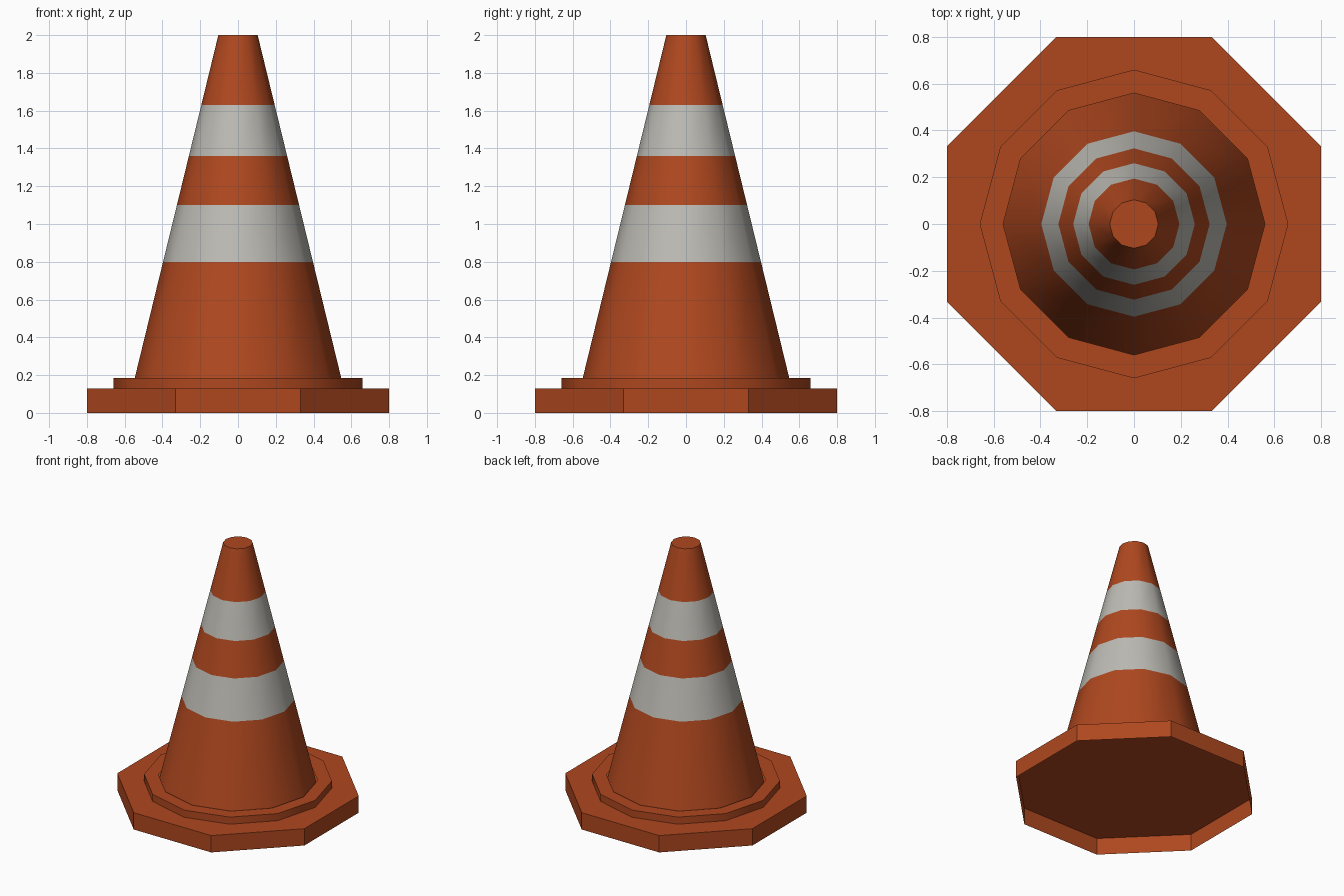
import bpy, bmesh, math

if "Cube" in bpy.data.objects:
    bpy.data.objects.remove(bpy.data.objects["Cube"])

# Colours
def material(name, rgb):
    m = bpy.data.materials.new(name)
    m.diffuse_color = (*rgb, 1.0)
    m.use_nodes = True
    m.node_tree.nodes["Principled BSDF"].inputs["Base Color"].default_value = m.diffuse_color
    return m

orange = material("orange", (0.43, 0.064, 0.0135))
white = material("off_white", (0.505, 0.495, 0.455))


def shell(name, profile, sides, offset=0.0, cap=False, bands=()):
    """Spin (radius, z) points, bottom to top, into an open-bottomed shell;
    faces inside a band turn white."""
    bm = bmesh.new()
    angles = [offset + math.tau * i / sides for i in range(sides)]
    rings = [[bm.verts.new((r * math.cos(a), r * math.sin(a), z)) for a in angles]
             for r, z in profile]
    for low, high in zip(rings, rings[1:]):
        for i in range(sides):
            j = (i + 1) % sides
            f = bm.faces.new((low[i], low[j], high[j], high[i]))
            mid = f.calc_center_median().z
            f.material_index = int(any(lo < mid < hi for lo, hi in bands))
    if cap:
        bm.faces.new(rings[-1])
    mesh = bpy.data.meshes.new(name)
    bm.to_mesh(mesh)
    bm.free()
    mesh.materials.append(orange)
    if bands:
        mesh.materials.append(white)
    ob = bpy.data.objects.new(name, mesh)
    bpy.context.collection.objects.link(ob)
    bpy.ops.object.select_all(action='DESELECT')
    ob.select_set(True)
    bpy.context.view_layer.objects.active = ob
    bpy.ops.object.shade_smooth_by_angle(angle=math.radians(40))


# Octagonal base plate, hollow underneath
shell("base_plate", [(0.866, 0.0), (0.866, 0.13)], 8, math.pi / 8, cap=True)

# Raised collar around the foot of the cone
shell("collar", [(0.66, 0.13), (0.66, 0.185), (0.56, 0.185)], 12)

# Tapered body, split at the reflective bands
Z0, Z1, R0, R1 = 0.13, 2.0, 0.56, 0.104
heights = [Z0, 0.80, 1.10, 1.36, 1.63, Z1]
body = [(R0 + (R1 - R0) * (z - Z0) / (Z1 - Z0), z) for z in heights]
shell("cone_body", body, 12, cap=True, bands=[(0.80, 1.10), (1.36, 1.63)])
